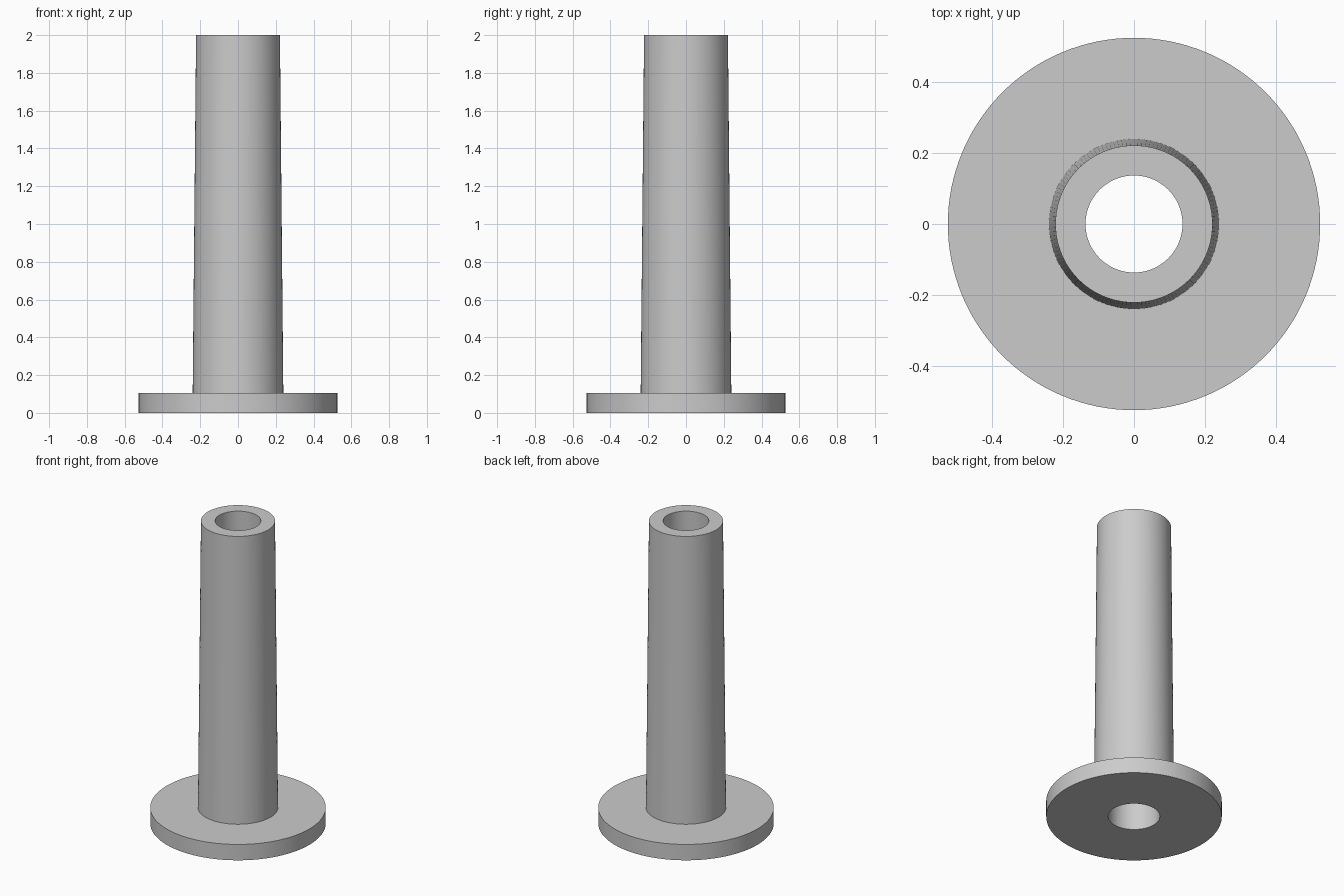
import bpy
import bmesh
import math

cube = bpy.data.objects.get("Cube")
if cube:
    bpy.data.objects.remove(cube, do_unlink=True)

SEGMENTS = 128

# Plain grey material
grey = bpy.data.materials.new("plain_grey")
grey.use_nodes = True
colour = (0.6, 0.6, 0.6, 1)
grey.diffuse_color = colour
grey.node_tree.nodes["Principled BSDF"].inputs["Base Color"].default_value = colour


def lathe(name, profile, material):
    """Spin a closed (radius, height) profile around z."""
    bm = bmesh.new()
    verts = [bm.verts.new((r, 0, z)) for r, z in profile]
    edges = [bm.edges.new((a, b)) for a, b in zip(verts, verts[1:] + verts[:1])]
    bmesh.ops.spin(bm, geom=verts + edges, cent=(0, 0, 0), axis=(0, 0, 1),
                   angle=math.tau, steps=SEGMENTS)
    bmesh.ops.remove_doubles(bm, verts=bm.verts, dist=0.0001)
    bmesh.ops.recalc_face_normals(bm, faces=bm.faces)
    mesh = bpy.data.meshes.new(name)
    bm.to_mesh(mesh)
    bm.free()
    mesh.materials.append(material)
    obj = bpy.data.objects.new(name, mesh)
    bpy.context.collection.objects.link(obj)
    bpy.ops.object.select_all(action="DESELECT")
    obj.select_set(True)
    bpy.context.view_layer.objects.active = obj
    bpy.ops.object.shade_smooth_by_angle(angle=math.radians(30))
    return obj


# Round base flange and tapered tube with a tapered bore right through
lathe("flanged_tube", [
    (0.155, 0), (0.526, 0), (0.526, 0.105),   # flange
    (0.24, 0.105), (0.222, 2),                # tapered outer wall
    (0.137, 2),                               # top rim, back down the bore
], grey)
